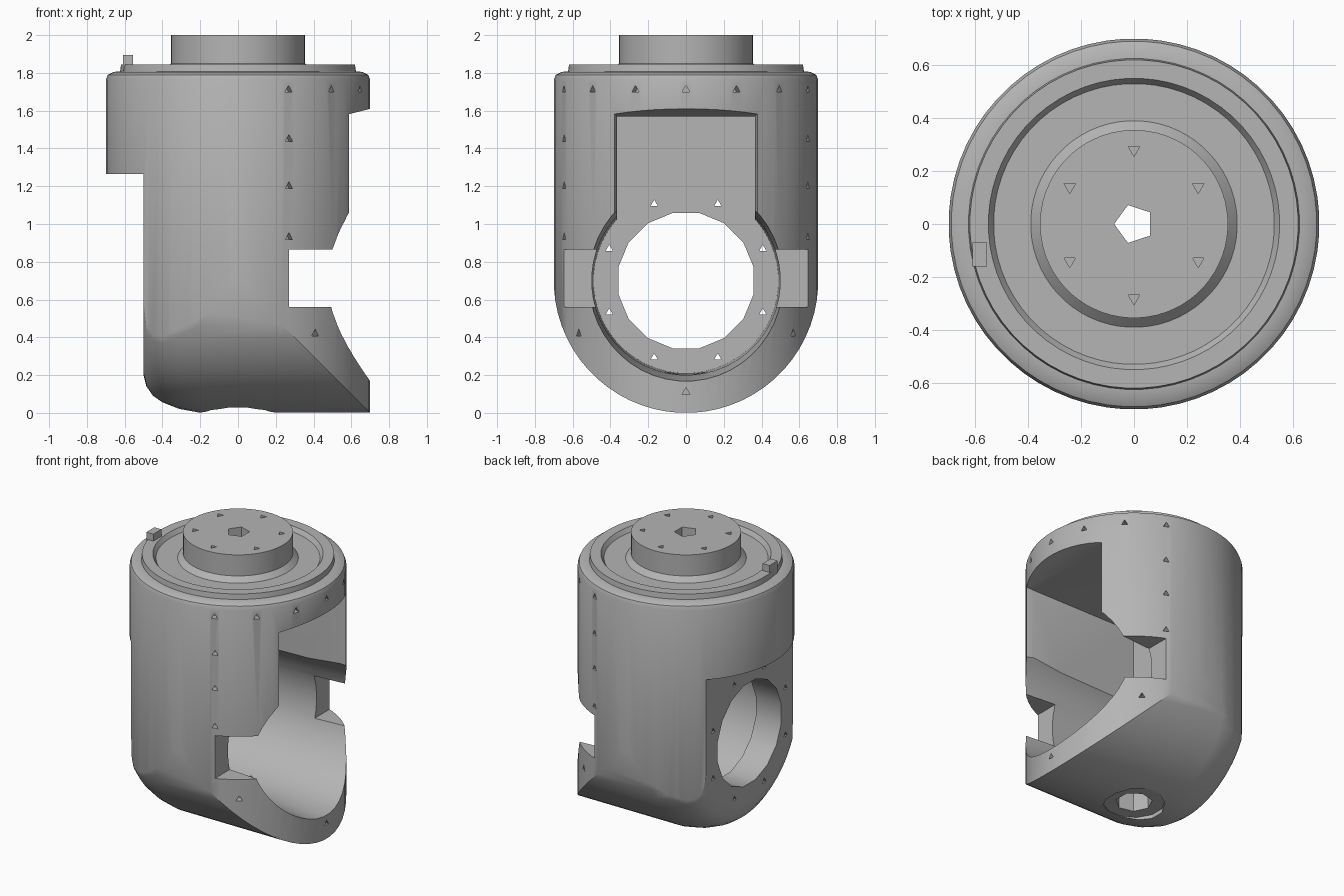
import bpy, bmesh, math
from mathutils import Matrix, Vector

old = bpy.data.objects.get("Cube")
if old:
    bpy.data.objects.remove(old)

grey = bpy.data.materials.new("plain grey")
grey.use_nodes = True
grey.diffuse_color = (0.46, 0.46, 0.46, 1)
grey.node_tree.nodes["Principled BSDF"].inputs["Base Color"].default_value = (0.46, 0.46, 0.46, 1)

TO_X = Matrix.Rotation(math.pi / 2, 4, "Y")  # turns the z axis onto x


def finish(name, bm):
    bmesh.ops.recalc_face_normals(bm, faces=bm.faces)
    mesh = bpy.data.meshes.new(name)
    bm.to_mesh(mesh)
    bm.free()
    mesh.materials.append(grey)
    obj = bpy.data.objects.new(name, mesh)
    bpy.context.collection.objects.link(obj)
    return obj


def lathe(name, profile, segments, matrix=Matrix()):
    """Solid of revolution from (radius, height) points, capped at both ends."""
    bm = bmesh.new()
    rings = []
    for r, h in profile:
        angles = [2 * math.pi * (i + 0.5) / segments for i in range(segments)]
        rings.append([bm.verts.new((r * math.cos(a), r * math.sin(a), h)) for a in angles])
    for low, high in zip(rings, rings[1:]):
        for i in range(segments):
            j = (i + 1) % segments
            bm.faces.new((low[i], low[j], high[j], high[i]))
    bm.faces.new(rings[0])
    bm.faces.new(rings[-1])
    bm.transform(matrix)
    return finish(name, bm)


def box(name, low, high, flare=0):
    """Box between two corners; flare widens its +x end."""
    bm = bmesh.new()
    bmesh.ops.create_cube(bm, size=1)
    low, high = Vector(low), Vector(high)
    for v in bm.verts:
        side = v.co * 2
        v.co = [(a + b) / 2 + s * (b - a) / 2 for a, b, s in zip(low, high, side)]
        if side.x > 0:
            v.co.y += flare * side.y
            v.co.z += flare * side.z
    return finish(name, bm)


def pins(name, places, radius, depth):
    """Small three-sided cutters, each a (position, direction) pair."""
    bm = bmesh.new()
    for pos, way in places:
        turn = Vector(way).to_track_quat("Z", "Y").to_matrix().to_4x4()
        bmesh.ops.create_cone(bm, cap_ends=True, segments=3, radius1=radius, radius2=radius,
                              depth=depth, matrix=Matrix.Translation(pos) @ turn)
    return finish(name, bm)


def apply_boolean(target, tool, operation="DIFFERENCE"):
    mod = target.modifiers.new("cut", "BOOLEAN")
    mod.object, mod.operation, mod.solver = tool, operation, "EXACT"
    bpy.context.view_layer.objects.active = target
    bpy.ops.object.modifier_apply(modifier=mod.name)
    bpy.data.objects.remove(tool)


# Upright barrel with the rim step, top groove and hub
body = lathe("housing", [(0.7, 0), (0.7, 1.765), (0.69, 1.79), (0.66, 1.805), (0.625, 1.808),
                         (0.62, 1.845), (0.55, 1.845), (0.53, 1.815), (0.39, 1.815),
                         (0.355, 1.85), (0.355, 2)], 64)

# Rounded underside, easing into the flat side
AXIS = 0.7
centre_x = Matrix.Translation((0, 0, AXIS)) @ TO_X
envelope = lathe("envelope", [(0.42, -0.75), (0.5, -0.5), (0.56, -0.485), (0.61, -0.45),
                              (0.645, -0.4), (0.68, -0.31), (0.7, -0.2), (0.7, 0.8)], 64, centre_x)
apply_boolean(envelope, box("upper", (-0.8, -0.8, AXIS), (0.8, 0.8, 2.1)), "UNION")
apply_boolean(body, envelope, "INTERSECT")

# Flat side below the overhang
apply_boolean(body, box("flat_cut", (-0.9, -0.9, -0.1), (-0.5, 0.9, 1.265)))

# Sideways bore, smaller through hole, window and side notches
INNER = -0.3
apply_boolean(body, lathe("bore", [(0.49, INNER), (0.5, 0.3), (0.54, 0.8)], 48, centre_x))
apply_boolean(body, lathe("through_hole", [(0.365, -0.8), (0.365, 0)], 16, centre_x))
apply_boolean(body, box("window", (INNER, -0.365, AXIS), (0.8, 0.365, 1.57)))
apply_boolean(body, box("window_frame", (0.54, -0.365, 0.9), (0.72, 0.365, 1.57), 0.045))
apply_boolean(body, box("notch", (0.27, -0.9, 0.56), (0.9, 0.9, 0.865)))

# Holes through the hub and the floor
apply_boolean(body, lathe("hub_hole", [(0.075, 1.4), (0.075, 2.1)], 5))
apply_boolean(body, lathe("floor_hole", [(0.12, -0.1), (0.12, 0.5)], 7))
apply_boolean(body, lathe("floor_recess", [(0.2, -0.1), (0.2, 0.03)], 12))

# Small fixing holes: hub, inner flange, rim, walls and lip
places = []
for i in range(6):
    a = math.pi / 6 + i * math.pi / 3
    places.append(((0.28 * math.cos(a), 0.28 * math.sin(a), 2), (0, 0, 1)))
apply_boolean(body, pins("hub_pins", places, 0.025, 0.16))
places = []
for i in range(8):
    a = math.pi / 8 + i * math.pi / 4
    places.append(((-0.4, 0.44 * math.cos(a), AXIS + 0.44 * math.sin(a)), (1, 0, 0)))
apply_boolean(body, pins("flange_pins", places, 0.022, 0.4))
places = []
for i in range(-3, 4):
    a = i * math.pi / 8
    way = Vector((math.cos(a), math.sin(a), 0))
    places.append((way * 0.7 + Vector((0, 0, 1.71)), way))
for side in (-1, 1):
    way = Vector((0.27, side * 0.645, 0))
    places += [(way + Vector((0, 0, z)), way) for z in (0.93, 1.2, 1.45)]
    way = Vector((0.41, side * 0.57, 0))
    places.append((way + Vector((0, 0, 0.42)), way))
places.append(((0.7, 0, 0.11), (1, 0, 0)))
apply_boolean(body, pins("wall_pins", places, 0.024, 0.1))

# Little locating tab on the rim
tab = box("rim_tab", (-0.61, -0.16, 1.8), (-0.555, -0.07, 1.895))

for obj in (body, tab):
    bpy.ops.object.select_all(action="DESELECT")
    obj.select_set(True)
    bpy.context.view_layer.objects.active = obj
    bpy.ops.object.shade_smooth_by_angle(angle=math.radians(25))
